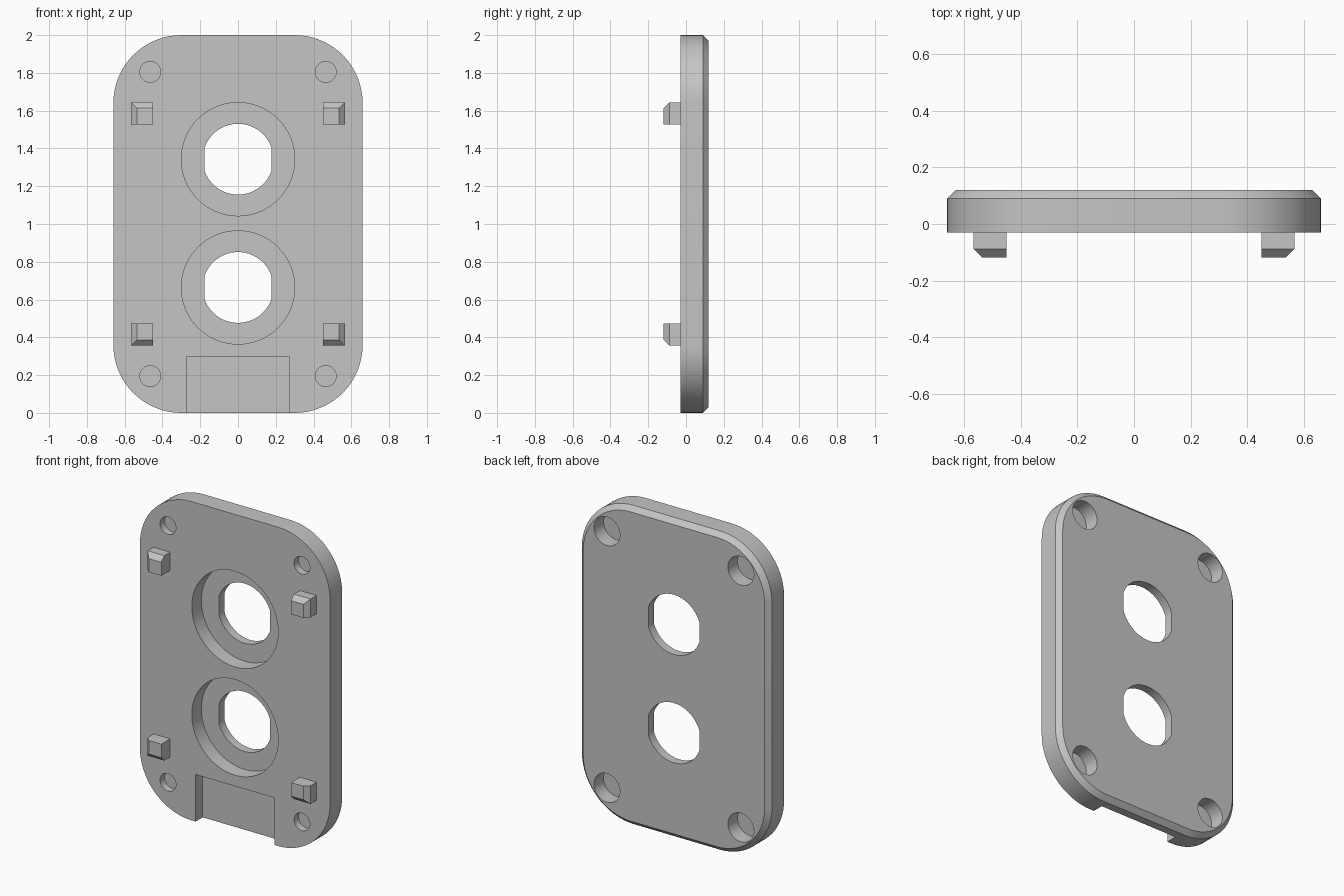
import bpy, bmesh
from math import sin, cos, pi, radians, asin

cube = bpy.data.objects.get("Cube")
if cube:
    bpy.data.objects.remove(cube, do_unlink=True)

grey = bpy.data.materials.new("light grey plastic")
grey.use_nodes = True
colour = (0.56, 0.56, 0.56, 1)
grey.diffuse_color = colour
grey.node_tree.nodes["Principled BSDF"].inputs["Base Color"].default_value = colour

FRONT, BACK, CHAMFER = -0.03, 0.12, 0.03
HALF_W, HEIGHT, RADIUS = 0.66, 2.0, 0.36


def loft(name, sections):
    """Solid through (y, outline) sections, each outline a list of (x, z)."""
    bm = bmesh.new()
    rings = [[bm.verts.new((x, y, z)) for x, z in pts] for y, pts in sections]
    for a, b in zip(rings, rings[1:]):
        for i in range(len(a)):
            j = (i + 1) % len(a)
            bm.faces.new((a[i], a[j], b[j], b[i]))
    bm.faces.new(rings[0])
    bm.faces.new(rings[-1])
    bmesh.ops.recalc_face_normals(bm, faces=bm.faces)
    mesh = bpy.data.meshes.new(name)
    bm.to_mesh(mesh)
    bm.free()
    mesh.materials.append(grey)
    obj = bpy.data.objects.new(name, mesh)
    bpy.context.collection.objects.link(obj)
    return obj


def rounded_rect(inset, steps=16):
    pts = []
    for k, (sx, sz) in enumerate([(1, 1), (-1, 1), (-1, -1), (1, -1)]):
        cx, cz = sx * (HALF_W - RADIUS), HEIGHT / 2 + sz * (HEIGHT / 2 - RADIUS)
        for i in range(steps + 1):
            a = (k + i / steps) * pi / 2
            pts.append((cx + (RADIUS - inset) * cos(a), cz + (RADIUS - inset) * sin(a)))
    return pts


def circle(cx, cz, r, n=48):
    return [(cx + r * cos(2 * pi * i / n), cz + r * sin(2 * pi * i / n)) for i in range(n)]


def flatted_circle(cz, r, flat, n=24):
    # Circle with its two sides cut straight
    half = asin(flat / r)
    pts = []
    for mid in (pi / 2, 3 * pi / 2):
        for i in range(n + 1):
            a = mid - half + 2 * half * i / n
            pts.append((r * cos(a), cz + r * sin(a)))
    return pts


def rect(x0, x1, z0, z1):
    return [(x0, z0), (x1, z0), (x1, z1), (x0, z1)]


# Plate with a chamfered back rim
plate = loft("plate", [(FRONT, rounded_rect(0)),
                       (BACK - CHAMFER, rounded_rect(0)),
                       (BACK, rounded_rect(CHAMFER))])

cutters = []


def cut(name, y0, y1, pts):
    cutters.append(loft(name, [(y0, pts), (y1, pts)]))


OUT = 0.1
# Round front pockets, each with a flat-sided through hole
for cz in (0.664, 1.343):
    cut("pocket_cutter", FRONT - OUT, 0.065, circle(0, cz, 0.3, 64))
    cut("opening_cutter", 0, BACK + OUT, flatted_circle(cz, 0.1875, 0.178))

# Corner screw holes: narrow at the front, wide at the back, thin wall between
for sx in (-1, 1):
    for cz in (0.195, 1.805):
        cut("screw_cutter", FRONT - OUT, 0.015, circle(sx * 0.465, cz, 0.055, 32))
        cut("screw_head_cutter", 0.025, BACK + OUT, circle(sx * 0.465, cz, 0.09))

# Cable notch at the bottom of the front
cut("notch_cutter", FRONT - OUT, 0.04, rect(-0.273, 0.273, -OUT, 0.295))

bpy.context.view_layer.objects.active = plate
for c in cutters:
    c.hide_render = True
    mod = plate.modifiers.new("cut", "BOOLEAN")
    mod.operation = "DIFFERENCE"
    mod.solver = "EXACT"
    mod.object = c
    bpy.ops.object.modifier_apply(modifier=mod.name)
for c in cutters:
    bpy.data.objects.remove(c, do_unlink=True)

bpy.ops.object.select_all(action="DESELECT")
plate.select_set(True)
bpy.ops.object.shade_smooth_by_angle(angle=radians(25))

# Four front pegs, chamfered on the sides facing outward
for sx, side in ((1, "left"), (-1, "right")):
    for sz, level in ((1, "upper"), (-1, "lower")):
        inner_z = 1 + sz * 0.528
        outer_z = 1 + sz * 0.643

        def outline(c):
            return rect(sx * 0.45, sx * (0.566 - c), inner_z, outer_z - sz * c)

        loft(f"{level}_{side}_peg", [(FRONT + 0.005, outline(0)),
                                     (-0.088, outline(0)),
                                     (-0.118, outline(0.03))])
